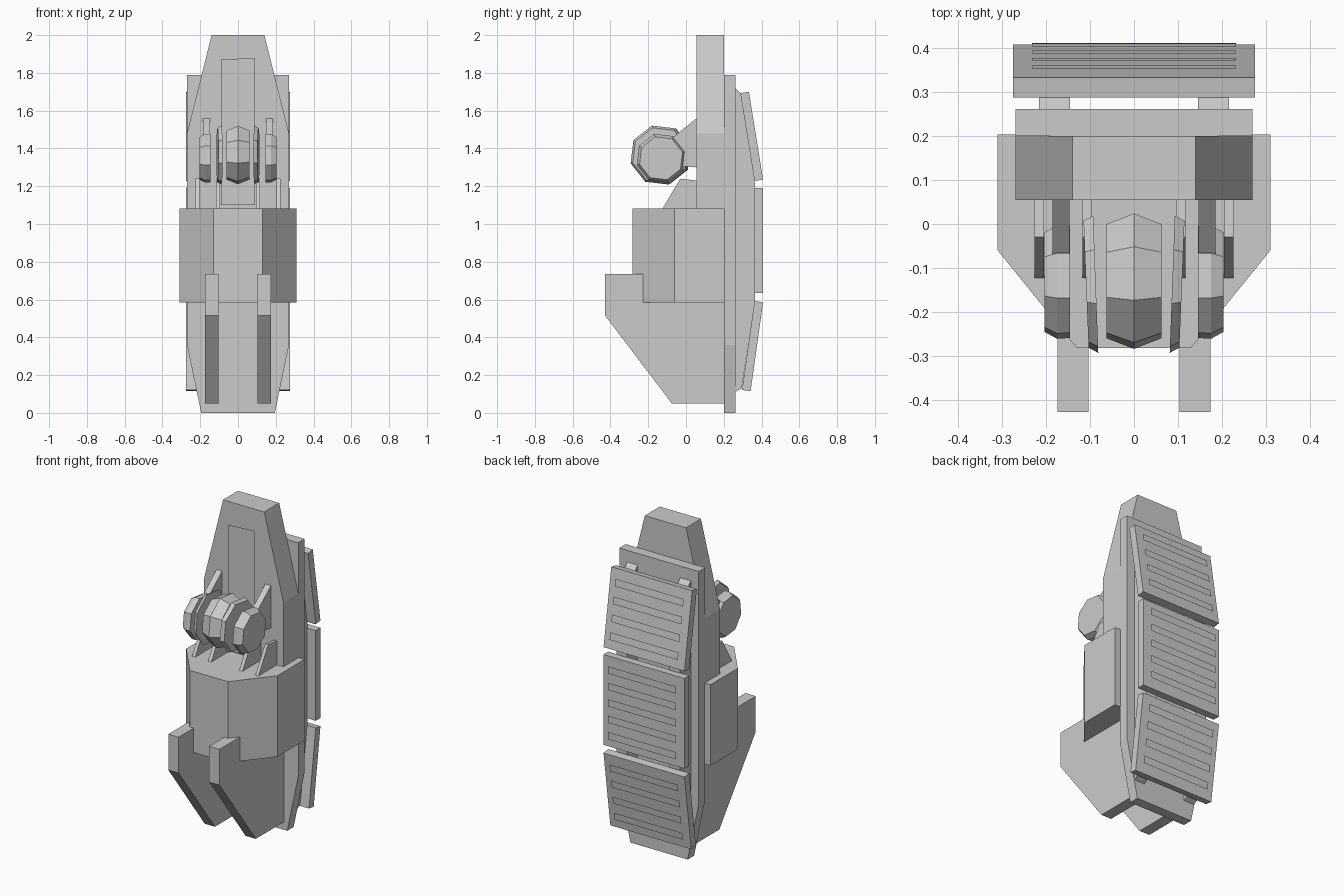
import bpy, bmesh, math
from mathutils import Vector

if "Cube" in bpy.data.objects:
    bpy.data.objects.remove(bpy.data.objects["Cube"])


def make(name, bm):
    bmesh.ops.recalc_face_normals(bm, faces=bm.faces)
    me = bpy.data.meshes.new(name)
    bm.to_mesh(me)
    bm.free()
    ob = bpy.data.objects.new(name, me)
    bpy.context.collection.objects.link(ob)
    return ob


def prism(name, pts, axis, lo, hi):
    """Extrude a 2D profile along an axis; the profile uses the other two axes in order."""
    bm = bmesh.new()
    def put(p, d):
        c = list(p)
        c.insert("xyz".index(axis), d)
        return bm.verts.new(c)
    a = [put(p, lo) for p in pts]
    b = [put(p, hi) for p in pts]
    bm.faces.new(a)
    bm.faces.new(b)
    n = len(pts)
    for i in range(n):
        j = (i + 1) % n
        bm.faces.new((a[i], a[j], b[j], b[i]))
    return make(name, bm)


def pair(name, pts, x0, x1):
    """The same side profile on the left and right."""
    prism("right_" + name, pts, "x", x0, x1)
    prism("left_" + name, pts, "x", -x1, -x0)


def mirrored(half):
    return half + [(-x, v) for x, v in reversed(half)]


def roller(name, rings, y, z, sides=8, skew=0.0):
    """Lathe around x from (x, radius) rings; skew leans the disc about z."""
    bm = bmesh.new()
    loops = []
    for x, r in rings:
        loop = []
        for i in range(sides):
            a = math.tau * (i + 0.35) / sides
            loop.append(bm.verts.new((x + skew * math.cos(a), y + r * math.cos(a), z + r * math.sin(a))))
        loops.append(loop)
    bm.faces.new(loops[0])
    bm.faces.new(loops[-1])
    for p, q in zip(loops, loops[1:]):
        for i in range(sides):
            j = (i + 1) % sides
            bm.faces.new((p[i], p[j], q[j], q[i]))
    make(name, bm)


# Tall tower, body block and rear backing plate
prism("tower", mirrored([(0.27, 0.6), (0.27, 1.48), (0.14, 2.0)]), "y", 0.055, 0.2)
prism("body_block", mirrored([(0.31, 0.204), (0.31, -0.06), (0.13, -0.282)]), "z", 0.585, 1.083)
prism("backing_plate", mirrored([(0.195, 0.0), (0.27, 0.36), (0.27, 1.79)]), "y", 0.2, 0.262)

# Inset panel on the tower front
bm = bmesh.new()
bm.faces.new([bm.verts.new(c) for c in
              [(-0.09, 0.03, 1.1), (0.09, 0.03, 1.1), (0.09, 0.03, 1.88), (-0.09, 0.03, 1.87)]])
make("tower_panel", bm)

# Lower keel fins
pair("keel_fin", [(-0.428, 0.735), (-0.428, 0.515), (-0.075, 0.05), (0.2, 0.05), (0.2, 0.735)], 0.104, 0.174)

# Small gussets on top of the body
gusset = [(-0.125, 1.08), (-0.03, 1.24), (0.055, 1.23), (0.055, 1.08)]
pair("inner_gusset", gusset, 0.095, 0.117)
pair("outer_gusset", gusset, 0.205, 0.226)

# Roller drum, discs, end caps and their brackets
roller("roller_drum", [(-0.062, 0.135), (0.0, 0.16), (0.062, 0.135)], -0.13, 1.365)
for side, s in (("left", -1), ("right", 1)):
    roller(side + "_roller_disc", [(s * 0.087, 0.162), (s * 0.109, 0.15)], -0.137, 1.365, skew=s * 0.006)
    roller(side + "_roller_cap", [(s * 0.145, 0.132), (s * 0.175, 0.134), (s * 0.203, 0.118)], -0.132, 1.348)
pair("roller_bracket", [(0.056, 1.56), (-0.08, 1.45), (-0.08, 1.31), (0.056, 1.30)], 0.147, 0.185)

# Rear rails carrying the armour
pair("rail", [(0.26, 1.72), (0.29, 1.69), (0.366, 1.21), (0.366, 0.6), (0.295, 0.13), (0.26, 0.11)], 0.145, 0.216)

# Three rear armour panels with rows of thin slats
# entries: name, outer bottom (y, z), outer top (y, z), slat count
for name, bot, top, count in (("upper", (0.408, 1.235), (0.333, 1.70), 4),
                              ("middle", (0.408, 0.635), (0.408, 1.19), 5),
                              ("lower", (0.342, 0.115), (0.408, 0.585), 4)):
    b, t = Vector(bot), Vector(top)
    d = (t - b).normalized()
    n = Vector((d.y, -d.x))
    prism(name + "_armour", [b, t, t - n * 0.046, b - n * 0.046], "x", -0.275, 0.275)
    bm = bmesh.new()
    off = n * (0.02 if name == "middle" else 0.012)
    for i in range(count):
        c = b.lerp(t, (i + 0.75) / (count + 0.5)) + off
        lo, hi = c - d * 0.022, c + d * 0.022
        bm.faces.new([bm.verts.new(v) for v in
                      [(0.232, *lo), (-0.232, *lo), (-0.232, *hi), (0.232, *hi)]])
    make(name + "_slats", bm)
